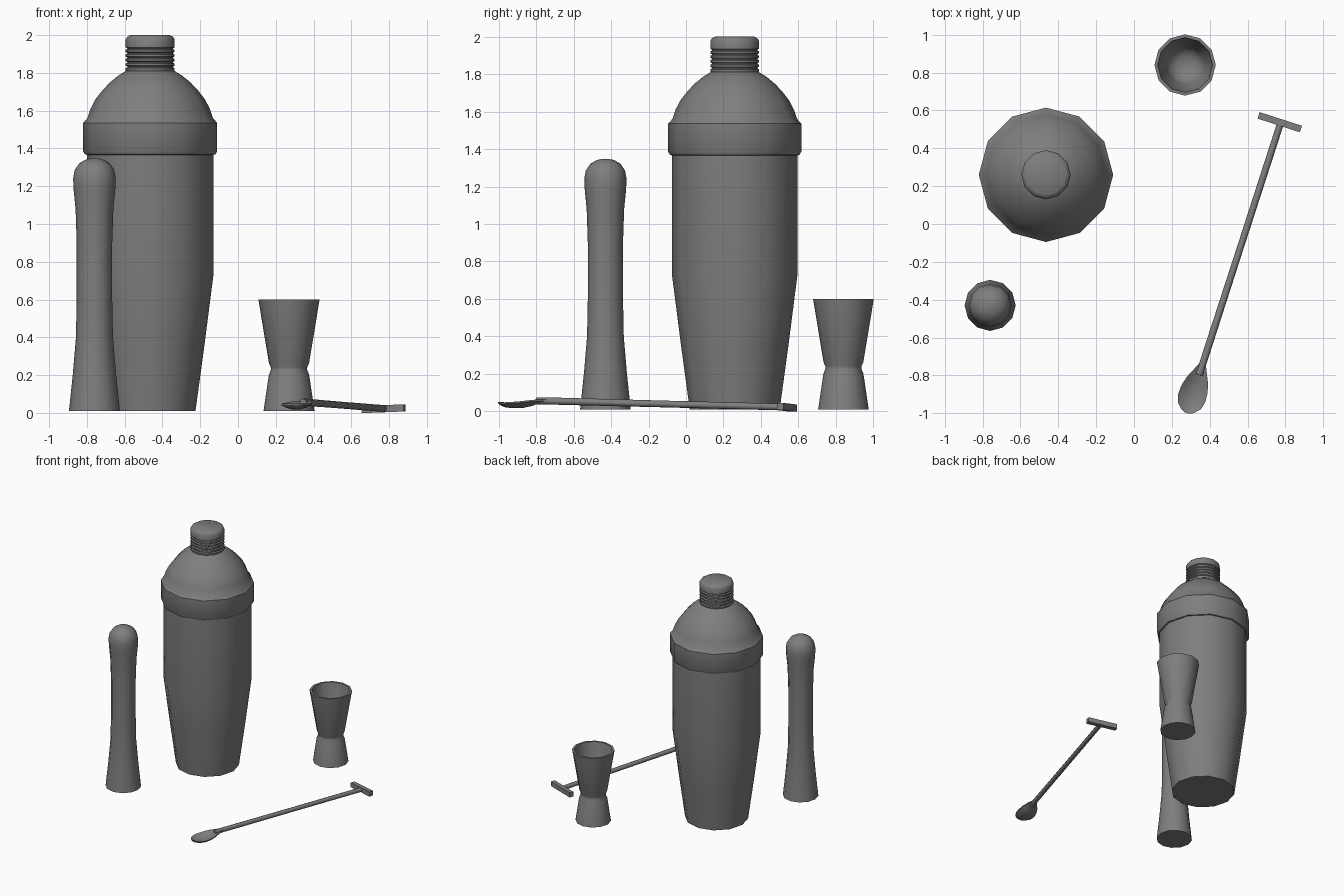
import bpy, bmesh, math
from mathutils import Vector, Matrix

if "Cube" in bpy.data.objects:
    bpy.data.objects.remove(bpy.data.objects["Cube"])

metal = bpy.data.materials.new("grey metal")
metal.diffuse_color = (0.21, 0.21, 0.21, 1)
metal.use_nodes = True
metal.node_tree.nodes["Principled BSDF"].inputs["Base Color"].default_value = metal.diffuse_color


def finish(name, bm, angle=40):
    bmesh.ops.remove_doubles(bm, verts=bm.verts, dist=1e-5)
    bmesh.ops.recalc_face_normals(bm, faces=bm.faces)
    me = bpy.data.meshes.new(name)
    bm.to_mesh(me)
    bm.free()
    me.materials.append(metal)
    ob = bpy.data.objects.new(name, me)
    bpy.context.collection.objects.link(ob)
    bpy.ops.object.select_all(action='DESELECT')
    ob.select_set(True)
    bpy.context.view_layer.objects.active = ob
    bpy.ops.object.shade_smooth_by_angle(angle=math.radians(angle))
    return ob


def loft(bm, rings, closed=True):
    rows = [[bm.verts.new(p) for p in r] for r in rings]
    n = len(rows[0])
    for a, b in zip(rows, rows[1:]):
        for i in range(n if closed else n - 1):
            j = (i + 1) % n
            bm.faces.new((a[i], a[j], b[j], b[i]))
    return rows


def lathe(name, x, y, profile, sides=12):
    """Turn a (radius, height) profile; both ends are capped."""
    bm = bmesh.new()
    rings = [[(x + r * math.cos(2 * math.pi * i / sides),
               y + r * math.sin(2 * math.pi * i / sides), z)
              for i in range(sides)] for r, z in profile]
    rows = loft(bm, rings)
    bm.faces.new(rows[0])
    bm.faces.new(rows[-1])
    return finish(name, bm)


# Shaker: tapered cup, domed lid with collar, ribbed cap
SX, SY = -0.465, 0.26
lathe("shaker_cup", SX, SY, [(0.24, 0.01), (0.285, 0.34), (0.335, 0.73), (0.335, 1.385)])
lathe("shaker_lid", SX, SY, [(0.325, 1.365), (0.345, 1.368), (0.355, 1.385), (0.355, 1.535),
      (0.333, 1.56), (0.316, 1.61), (0.29, 1.66), (0.255, 1.705), (0.215, 1.748),
      (0.17, 1.785), (0.13, 1.81), (0.10, 1.82)])
cap = [(0.12, 1.80), (0.13, 1.812)]
for k in range(5):
    z = 1.825 + 0.024 * k
    cap += [(0.13, z), (0.121, z + 0.005), (0.121, z + 0.009), (0.13, z + 0.014)]
cap += [(0.13, 1.975), (0.122, 1.99), (0.105, 2.0)]
lathe("shaker_cap", SX, SY, cap)

# Muddler: flared foot and rounded head
lathe("muddler", -0.76, -0.43, [(0.135, 0.01), (0.115, 0.2), (0.098, 0.4), (0.094, 0.6),
      (0.094, 0.9), (0.1, 1.08), (0.11, 1.18), (0.113, 1.24), (0.105, 1.285),
      (0.08, 1.322), (0.045, 1.342), (0.012, 1.348)])

# Jigger: big open cup on a small foot, with rounded inside
lathe("jigger", 0.27, 0.84, [(0.135, 0.01), (0.107, 0.2), (0.096, 0.228), (0.096, 0.24),
      (0.106, 0.262), (0.162, 0.6), (0.145, 0.6), (0.1, 0.32), (0.08, 0.285),
      (0.045, 0.267), (0.01, 0.262)])

# Spoon: local axis runs from the cross bar to the bowl tip
D = Vector((-0.425, -1.315, 0)).normalized()
S = Vector((-D.y, D.x, 0))
O = Vector((0.775, 0.535, 0))


def at(t, s, z):
    return O + D * t + S * s + Vector((0, 0, z))


bm = bmesh.new()
rod = []
for t, z, r in [(0.0, 0.023, 0.018), (0.7, 0.04, 0.018), (1.34, 0.056, 0.019), (1.4, 0.056, 0.019)]:
    rod.append([at(t, r * math.cos(a * math.pi / 4), z + r * math.sin(a * math.pi / 4))
                for a in range(8)])
rows = loft(bm, rod)
bm.faces.new(rows[0])
bm.faces.new(rows[-1])
finish("spoon_handle", bm, 50)

# Bowl: closed cross-sections given as distance, half width, rim height, dip
bm = bmesh.new()
sections = []
for t, w, z, dip in [(1.34, 0.018, 0.064, 0.0), (1.38, 0.036, 0.064, 0.008),
                     (1.43, 0.059, 0.059, 0.022), (1.48, 0.072, 0.053, 0.026),
                     (1.53, 0.075, 0.05, 0.024), (1.57, 0.064, 0.048, 0.019),
                     (1.6, 0.036, 0.049, 0.009), (1.612, 0.012, 0.051, 0.002)]:
    us = [-1, -0.6, -0.2, 0.2, 0.6, 1]
    top = [at(t, w * u, z - dip * (1 - u * u)) for u in us]
    low = [at(t, w * u, z - 0.008 - dip * 1.05 * (1 - u * u)) for u in reversed(us)]
    sections.append(top + low)
rows = loft(bm, sections)
bm.faces.new(rows[0])
bm.faces.new(rows[-1])
finish("spoon_bowl", bm, 50)

# Cross bar at the end of the handle
bm = bmesh.new()
basis = Matrix((S, D, (0, 0, 1))).transposed().to_4x4()
bmesh.ops.create_cube(bm, size=1, matrix=Matrix.Translation((0.77, 0.538, 0.022))
                      @ basis @ Matrix.Diagonal((0.235, 0.036, 0.038, 1)))
# the bar is slightly tilted
for v in bm.verts:
    v.co.z += (v.co.x - 0.77) * 0.04
finish("spoon_crossbar", bm)
